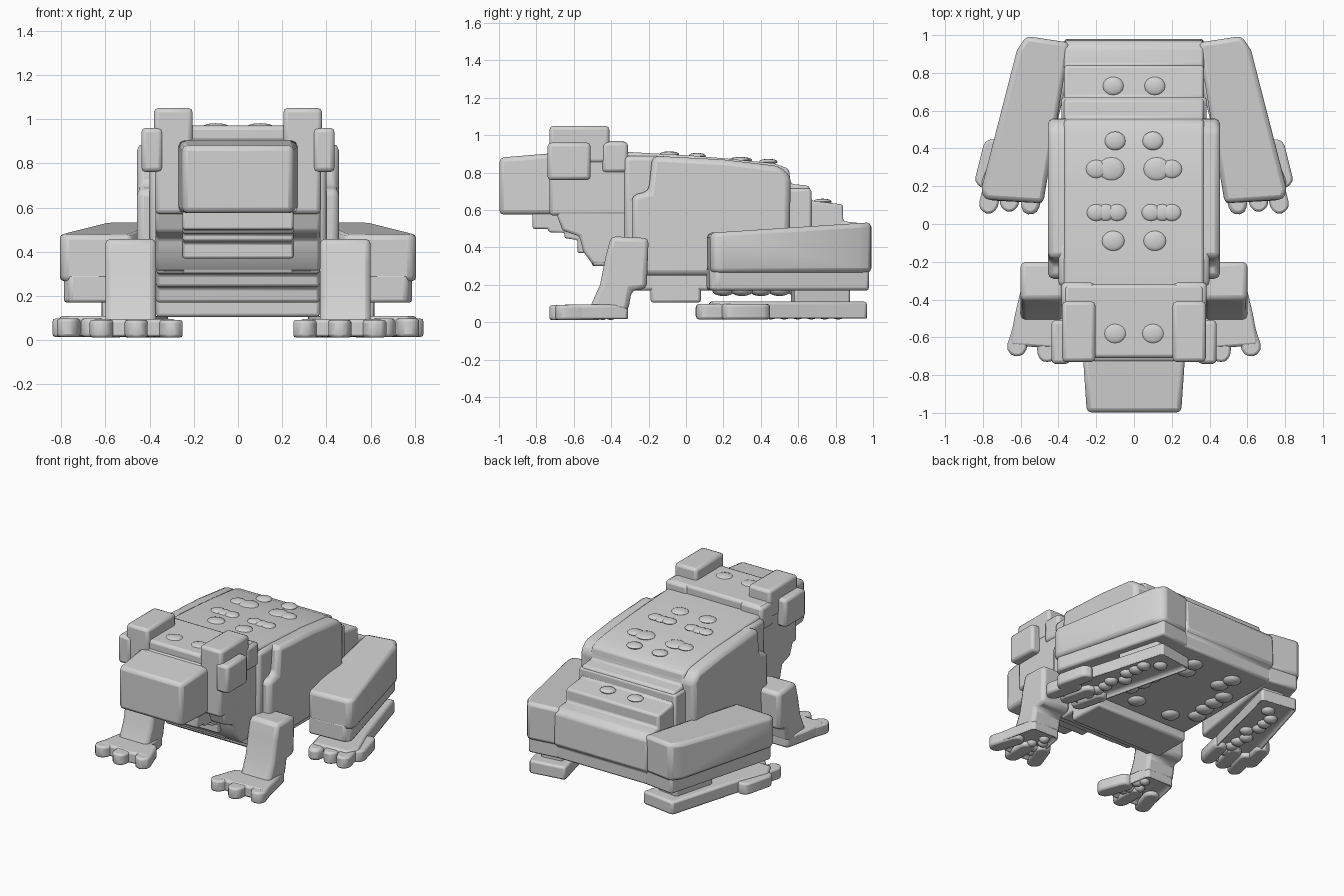
import bpy, bmesh, math, random

random.seed(4)
cube = bpy.data.objects.get("Cube")
if cube:
    bpy.data.objects.remove(cube, do_unlink=True)

grey = bpy.data.materials.new("stone grey")
grey.use_nodes = True
grey.diffuse_color = (0.65, 0.65, 0.65, 1)
grey.node_tree.nodes["Principled BSDF"].inputs["Base Color"].default_value = (0.65, 0.65, 0.65, 1)


def finish(name, bm, bevel=0.015, mirror=False):
    """Turn a bmesh into a softly bevelled, optionally mirrored object."""
    bmesh.ops.recalc_face_normals(bm, faces=bm.faces)
    mesh = bpy.data.meshes.new(name)
    bm.to_mesh(mesh)
    bm.free()
    mesh.materials.append(grey)
    obj = bpy.data.objects.new(name, mesh)
    bpy.context.collection.objects.link(obj)
    if bevel:
        mod = obj.modifiers.new("soft edges", "BEVEL")
        mod.width, mod.segments = bevel, 2
    if mirror:
        obj.modifiers.new("other side", "MIRROR")
    bpy.ops.object.select_all(action="DESELECT")
    obj.select_set(True)
    bpy.context.view_layer.objects.active = obj
    bpy.ops.object.shade_smooth_by_angle(angle=math.radians(40))
    return obj


def prism(name, bottom, top, bevel=0.015, mirror=False, hollow=0.0):
    """Join two matching outlines; hollow sinks a recess into the first."""
    bm = bmesh.new()
    a = [bm.verts.new(p) for p in bottom]
    b = [bm.verts.new(p) for p in top]
    sole = bm.faces.new(a)
    bm.faces.new(b)
    for i in range(len(a)):
        j = (i + 1) % len(a)
        bm.faces.new((a[i], a[j], b[j], b[i]))
    if hollow:
        bmesh.ops.recalc_face_normals(bm, faces=bm.faces)
        bmesh.ops.inset_region(bm, faces=[sole], thickness=0.03)
        bmesh.ops.translate(bm, verts=sole.verts, vec=(0, 0, hollow))
    return finish(name, bm, bevel, mirror)


def side_profile(name, pts, x0, x1, bevel=0.015, mirror=False):
    return prism(name, [(x0, y, z) for y, z in pts], [(x1, y, z) for y, z in pts], bevel, mirror)


def plan(name, pts, z0, z1, bevel=0.015, rise=0.0, hollow=0.0):
    """Outline seen from above; rise lifts the top towards the rear."""
    return prism(name, [(x, y, z0) for x, y in pts],
                 [(x, y, z1 + rise * y) for x, y in pts], bevel, True, hollow)


def block(name, x0, x1, y0, y1, z0, z1, bevel=0.015, mirror=False):
    return side_profile(name, [(y0, z0), (y1, z0), (y1, z1), (y0, z1)], x0, x1, bevel, mirror)


def blob(name, x, y, z, rx, ry, rz):
    bm = bmesh.new()
    bmesh.ops.create_uvsphere(bm, u_segments=16, v_segments=8, radius=1)
    for v in bm.verts:
        v.co = (x + v.co.x * rx, y + v.co.y * ry, z + v.co.z * rz)
    return finish(name, bm, 0, True)


def toe(name, tail, tip, r, z0, z1):
    """Flat finger with rounded ends running from tail to tip."""
    heading = math.atan2(tip[1] - tail[1], tip[0] - tail[0])
    pts = []
    for (x, y), start in ((tip, heading - math.pi / 2), (tail, heading + math.pi / 2)):
        for k in range(7):
            t = start + math.pi * k / 6
            pts.append((x + r * math.cos(t), y + r * math.sin(t)))
    return plan(name, pts, z0, z1, 0.02)


def sole_nubs(name, tail, tip, spread, count, z, r):
    """Irregular nubs scattered along an underside."""
    for i in range(count):
        t = (i + 0.5) / count
        x = tail[0] + t * (tip[0] - tail[0]) + random.uniform(-spread, spread)
        y = tail[1] + t * (tip[1] - tail[1])
        blob(f"{name}_{i + 1}", x, y, z, r, r, 0.03)


# Stepped torso core, from the neck to the rump
side_profile("torso_core", [
    (-0.5, 0.3), (-0.4, 0.3), (-0.39, 0.24), (-0.31, 0.24), (-0.3, 0.17), (0.95, 0.17),
    (0.95, 0.265), (0.98, 0.28), (0.97, 0.5), (0.93, 0.53), (0.84, 0.54), (0.84, 0.63),
    (0.67, 0.65), (0.66, 0.73), (0.56, 0.74), (0.55, 0.82), (0.47, 0.85), (0.22, 0.875),
    (0.05, 0.89), (-0.3, 0.91), (-0.5, 0.91)], -0.37, 0.37)

# Flanks, neck and belly
side_profile("flanks", [
    (-0.29, 0.25), (0.55, 0.25), (0.56, 0.78), (0.5, 0.835), (0.2, 0.87),
    (-0.18, 0.89), (-0.2, 0.7), (-0.29, 0.68)], -0.456, 0.456, 0.03)
block("neck", -0.4, 0.4, -0.33, -0.1, 0.28, 0.89, 0.025)
block("hips", -0.385, 0.385, 0.5, 0.67, 0.22, 0.715)
block("belly", -0.37, 0.37, -0.19, 0.08, 0.105, 0.3)

# Head, tapered snout and stepped throat
block("head", -0.375, 0.375, -0.73, -0.3, 0.57, 0.91, 0.02)
block("brow", -0.37, 0.37, -0.71, -0.32, 0.85, 0.97, 0.02)
prism("snout", [(-0.25, -0.998, 0.575), (0.25, -0.998, 0.575),
                (0.25, -0.998, 0.88), (-0.25, -0.998, 0.88)],
      [(-0.27, -0.7, 0.575), (0.27, -0.7, 0.575), (0.27, -0.7, 0.905), (-0.27, -0.7, 0.905)],
      0.025)
side_profile("throat", [
    (-0.82, 0.6), (-0.82, 0.5), (-0.74, 0.5), (-0.73, 0.48), (-0.65, 0.48), (-0.65, 0.45),
    (-0.58, 0.44), (-0.58, 0.37), (-0.52, 0.37), (-0.5, 0.3), (-0.3, 0.3), (-0.3, 0.6)],
    -0.25, 0.25, 0.01)
side_profile("cheeks", [(-0.7, 0.6), (-0.66, 0.49), (-0.57, 0.46), (-0.55, 0.38), (-0.5, 0.31),
                        (-0.25, 0.3), (-0.25, 0.6)], -0.372, 0.372)

# Eyes
block("eye_mound", 0.205, 0.38, -0.73, -0.41, 0.85, 1.05, 0.02, True)
block("eye_back", 0.21, 0.385, -0.45, -0.31, 0.8, 0.965, 0.02, True)
block("eye_side", 0.34, 0.437, -0.74, -0.51, 0.76, 0.96, 0.02, True)

# Front legs and feet
side_profile("front_leg", [
    (-0.52, 0.06), (-0.31, 0.06), (-0.29, 0.17), (-0.21, 0.18), (-0.2, 0.45),
    (-0.4, 0.46), (-0.43, 0.35), (-0.46, 0.2), (-0.5, 0.11)], 0.37, 0.6, 0.025, True)
plan("front_foot", [(0.38, -0.31), (0.59, -0.31), (0.63, -0.48), (0.66, -0.64), (0.54, -0.65),
                    (0.4, -0.66), (0.27, -0.64), (0.35, -0.48)], 0.01, 0.095, 0.015, hollow=0.03)
for i, (x, y) in enumerate([(0.3, -0.65), (0.46, -0.68), (0.62, -0.65)]):
    toe(f"front_toe_{i + 1}", (0.47 + (x - 0.47) * 0.7, y + 0.14), (x, y), 0.052, 0.012, 0.092)
sole_nubs("front_sole_nub", (0.48, -0.38), (0.48, -0.6), 0.1, 5, 0.042, 0.035)

# Hind legs: thigh, lower thigh, ankle and long foot
plan("thigh", [(0.34, 0.96), (0.57, 0.995), (0.62, 0.92), (0.81, 0.18), (0.79, 0.13),
               (0.48, 0.11)], 0.265, 0.47, 0.025, rise=0.065)
plan("lower_thigh", [(0.34, 0.95), (0.57, 0.98), (0.79, 0.17), (0.76, 0.125), (0.485, 0.11)],
     0.17, 0.3)
plan("ankle", [(0.38, 0.86), (0.54, 0.88), (0.62, 0.58), (0.45, 0.56)], 0.08, 0.2)
plan("hind_foot", [(0.31, 0.93), (0.57, 0.97), (0.72, 0.45), (0.81, 0.22), (0.77, 0.13),
                   (0.51, 0.12)], 0.012, 0.11, 0.015, hollow=0.035)
for i, (x, y) in enumerate([(0.55, 0.1), (0.66, 0.115), (0.77, 0.105), (0.79, 0.24)]):
    toe(f"hind_toe_{i + 1}", (x - 0.04, y + 0.16), (x, y), 0.05, 0.015, 0.098)
sole_nubs("hind_sole_nub", (0.46, 0.85), (0.64, 0.2), 0.06, 9, 0.045, 0.045)
sole_nubs("belly_nub", (0.2, 0.15), (0.2, 0.85), 0.1, 7, 0.17, 0.06)

# Low warts along the back and head
warts = [(0.1, 0.44, 0.858, 0.055), (0.12, 0.29, 0.868, 0.07), (0.2, 0.29, 0.868, 0.055),
         (0.09, 0.06, 0.89, 0.05), (0.15, 0.06, 0.888, 0.05), (0.2, 0.06, 0.89, 0.05),
         (0.11, -0.09, 0.898, 0.06), (0.11, 0.73, 0.645, 0.055), (0.1, -0.58, 0.965, 0.06)]
for i, (x, y, z, r) in enumerate(warts):
    blob(f"wart_{i + 1}", x, y, z, r, r * 0.9, 0.016)
